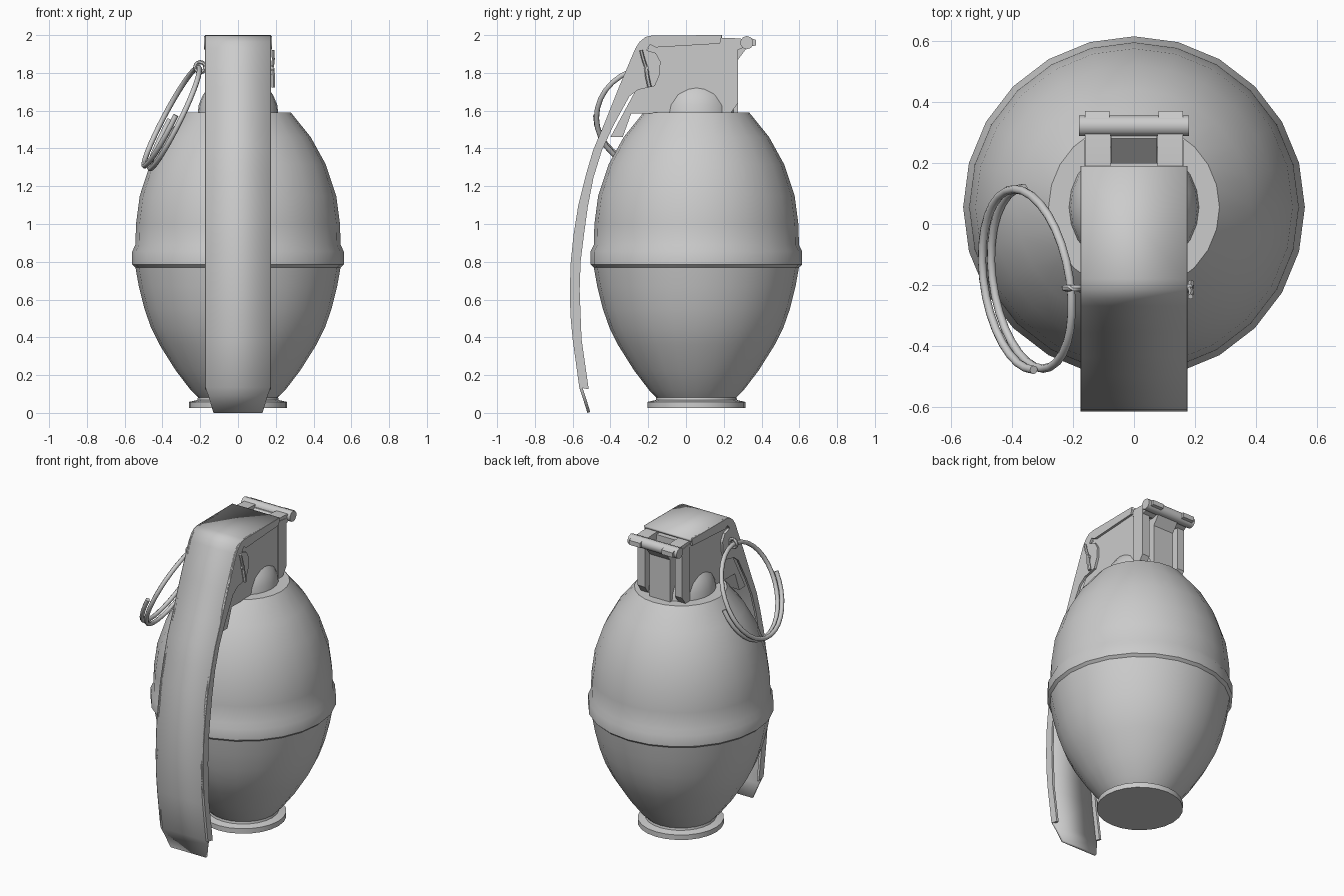
import bpy, bmesh, math
from mathutils import Vector, Matrix

cube = bpy.data.objects.get("Cube")
if cube:
    bpy.data.objects.remove(cube, do_unlink=True)

metal = bpy.data.materials.new("plain_grey")
metal.use_nodes = True
GREY = (0.6, 0.6, 0.6, 1)
metal.diffuse_color = GREY
metal.node_tree.nodes["Principled BSDF"].inputs["Base Color"].default_value = GREY


def finish(name, bm, smooth=None, recalc=True):
    if recalc:
        bmesh.ops.recalc_face_normals(bm, faces=bm.faces)
    mesh = bpy.data.meshes.new(name)
    bm.to_mesh(mesh)
    bm.free()
    mesh.materials.append(metal)
    ob = bpy.data.objects.new(name, mesh)
    bpy.context.collection.objects.link(ob)
    if smooth:
        bpy.ops.object.select_all(action='DESELECT')
        ob.select_set(True)
        bpy.context.view_layer.objects.active = ob
        bpy.ops.object.shade_smooth_by_angle(angle=math.radians(smooth))
    return ob


def prism(name, outline, x0, x1, smooth=25):
    """Extrude a (y, z) outline from x0 to x1."""
    bm = bmesh.new()
    face = bm.faces.new([bm.verts.new((x0, y, z)) for y, z in outline])
    out = bmesh.ops.extrude_face_region(bm, geom=[face])
    moved = [v for v in out["geom"] if isinstance(v, bmesh.types.BMVert)]
    bmesh.ops.translate(bm, verts=moved, vec=(x1 - x0, 0, 0))
    return finish(name, bm, smooth)


def lathe(name, profile, cy, sides=24, smooth=35):
    """Turn an (r, z) profile around the vertical axis at y = cy."""
    bm = bmesh.new()
    vs = [bm.verts.new((r, cy, z)) for r, z in profile]
    es = [bm.edges.new(p) for p in zip(vs, vs[1:])]
    bmesh.ops.spin(bm, geom=vs + es, cent=(0, cy, 0), axis=(0, 0, 1),
                   angle=math.tau, steps=sides)
    bmesh.ops.remove_doubles(bm, verts=bm.verts, dist=0.0005)
    return finish(name, bm, smooth)


def tube(name, path, radius, sides=8):
    """Sweep a round wire along a list of points."""
    bm = bmesh.new()
    path = [Vector(p) for p in path]
    rings = []
    for i, p in enumerate(path):
        t = (path[min(i + 1, len(path) - 1)] - path[max(i - 1, 0)]).normalized()
        ref = Vector((0.88, 0.12, -0.45))
        if abs(t.dot(ref)) > 0.8:
            ref = Vector((0, 1, 0))
        a = t.cross(ref).normalized()
        b = t.cross(a)
        angles = [math.tau * k / sides for k in range(sides)]
        rings.append([bm.verts.new(p + radius * (a * math.cos(w) + b * math.sin(w)))
                      for w in angles])
    for r, s in zip(rings, rings[1:]):
        for k in range(sides):
            n = (k + 1) % sides
            bm.faces.new((r[k], r[n], s[n], s[k]))
    bm.faces.new(rings[0])
    bm.faces.new(rings[-1])
    return finish(name, bm, 50)


CY = 0.055

# Egg-shaped body with a raised waist band
lathe("body", [(0, 0.08), (0.21, 0.08), (0.25, 0.12), (0.33, 0.225), (0.415, 0.36),
               (0.46, 0.45), (0.495, 0.55), (0.525, 0.67), (0.543, 0.77),
               (0.56, 0.785), (0.56, 0.855), (0.543, 0.89), (0.54, 1.0),
               (0.52, 1.15), (0.465, 1.315), (0.385, 1.46), (0.28, 1.59),
               (0, 1.59)], CY)

# Base flange
lathe("base_flange", [(0, 0.025), (0.26, 0.025), (0.26, 0.058), (0.215, 0.068),
                      (0.21, 0.095), (0, 0.095)], CY)

# Domed collar showing on both sides of the head
dome = [(0.215 * math.cos(a), 1.575 + 0.215 * math.sin(a))
        for a in [math.pi / 2 * k / 6 for k in range(7)]]
lathe("collar_dome", dome, CY, smooth=40)

# Head block under the lever
prism("head_block", [(-0.4, 1.46), (-0.335, 1.46), (-0.29, 1.585), (0.2, 1.585),
                     (0.2, 1.97), (-0.19, 1.97), (-0.26, 1.72)], -0.157, 0.157)

# Rear post that rises into the hinge
prism("rear_post", [(0.19, 1.585), (0.275, 1.585), (0.275, 1.87), (0.32, 1.93),
                    (0.32, 1.965), (0.28, 1.965), (0.19, 1.88)], -0.075, 0.075)

# Hinge bar
prism("hinge_bar", [(0.322 + 0.035 * math.cos(math.tau * (k + 0.5) / 10),
                     1.96 + 0.035 * math.sin(math.tau * (k + 0.5) / 10))
                    for k in range(10)], -0.18, 0.18, 40)

for side, word in ((1, "left"), (-1, "right")):
    # Side walls, hinge arms and hinge tabs
    prism(f"rear_wall_{word}", [(0.19, 1.585), (0.235, 1.585), (0.275, 1.64),
                                (0.275, 1.96), (0.19, 1.97)],
          side * 0.11, side * 0.163)
    prism(f"hinge_arm_{word}", [(0.18, 1.945), (0.27, 1.92), (0.32, 1.94),
                                (0.3, 1.98), (0.24, 1.985), (0.18, 1.985)],
          side * 0.077, side * 0.16)
    prism(f"hinge_tab_{word}", [(0.34, 1.94), (0.37, 1.945), (0.37, 1.975),
                                (0.34, 1.985)], side * 0.08, side * 0.16)

# Outer line of the safety lever, from the hinge end to the tip
outer = [(0.19, 2.0), (-0.18, 1.998), (-0.215, 1.99), (-0.245, 1.965),
         (-0.268, 1.93), (-0.355, 1.725), (-0.435, 1.525), (-0.492, 1.39),
         (-0.53, 1.26), (-0.57, 1.1), (-0.595, 0.945), (-0.61, 0.8),
         (-0.615, 0.65), (-0.612, 0.52), (-0.6, 0.39), (-0.565, 0.135)]
tip = [(-0.55, 0.09), (-0.522, 0.0)]

# Lever plate, narrowing at the tip
bm = bmesh.new()
rows = []
for y, z in outer + tip:
    w = 0.173 if z > 0.13 else 0.13 + 0.3 * z
    rows.append([bm.verts.new((s * w, y, z)) for s in (-1, 1)])
for a, b in zip(rows, rows[1:]):
    bm.faces.new((a[0], b[0], b[1], a[1]))
plate = finish("lever_plate", bm, 30, recalc=False)
solid = plate.modifiers.new("thickness", 'SOLIDIFY')
solid.thickness = 0.016
solid.offset = -1

# Lever side flanges
inner = [(-0.515, 0.125), (-0.553, 0.39), (-0.563, 0.65), (-0.558, 0.8),
         (-0.54, 0.945), (-0.52, 1.09), (-0.49, 1.245), (-0.445, 1.39),
         (-0.385, 1.52), (-0.3, 1.675), (-0.255, 1.71), (-0.165, 1.73),
         (-0.14, 1.79), (-0.135, 1.86), (-0.16, 1.905), (-0.21, 1.92),
         (-0.19, 1.95), (-0.16, 1.935), (0.18, 1.955)]
for side, word in ((1, "left"), (-1, "right")):
    prism(f"lever_flange_{word}", outer + inner, side * 0.16, side * 0.175)

# Cross pin with an eye at one end and a spread leg at the other
PIN_Y, PIN_Z = -0.21, 1.825
tube("cross_pin", [(-0.18, PIN_Y, PIN_Z), (0.19, PIN_Y, PIN_Z)], 0.014)
tube("pin_eye", [(-0.2 + 0.027 * math.cos(a), PIN_Y, PIN_Z + 0.005 + 0.027 * math.sin(a))
                 for a in [math.tau * k / 12 for k in range(13)]], 0.011, 6)
tube("pin_leg_upper", [(0.182, PIN_Y, PIN_Z), (0.187, -0.225, 1.87),
                       (0.185, -0.238, 1.92)], 0.009, 6)
tube("pin_leg_lower", [(0.182, PIN_Y, PIN_Z), (0.187, -0.205, 1.78),
                       (0.187, -0.193, 1.725)], 0.011, 6)

# Pull ring: one and a half turns of wire, doubled on the outer half
down = Vector((-0.45, 0, -0.89))
across = Vector((-0.13, 0.99, 0))
normal = down.cross(across).normalized()
centre = Vector((-0.345, -0.18, 1.565))
turns = []
STEPS = 48
for k in range(STEPS + 1):
    f = k / STEPS
    a = math.pi / 2 - 3 * math.pi * f
    r = 0.298
    turns.append(centre + r * (down * math.cos(a) + across * math.sin(a))
                 + normal * (0.5 - f) * 0.05)
tube("pull_ring", turns, 0.014)
